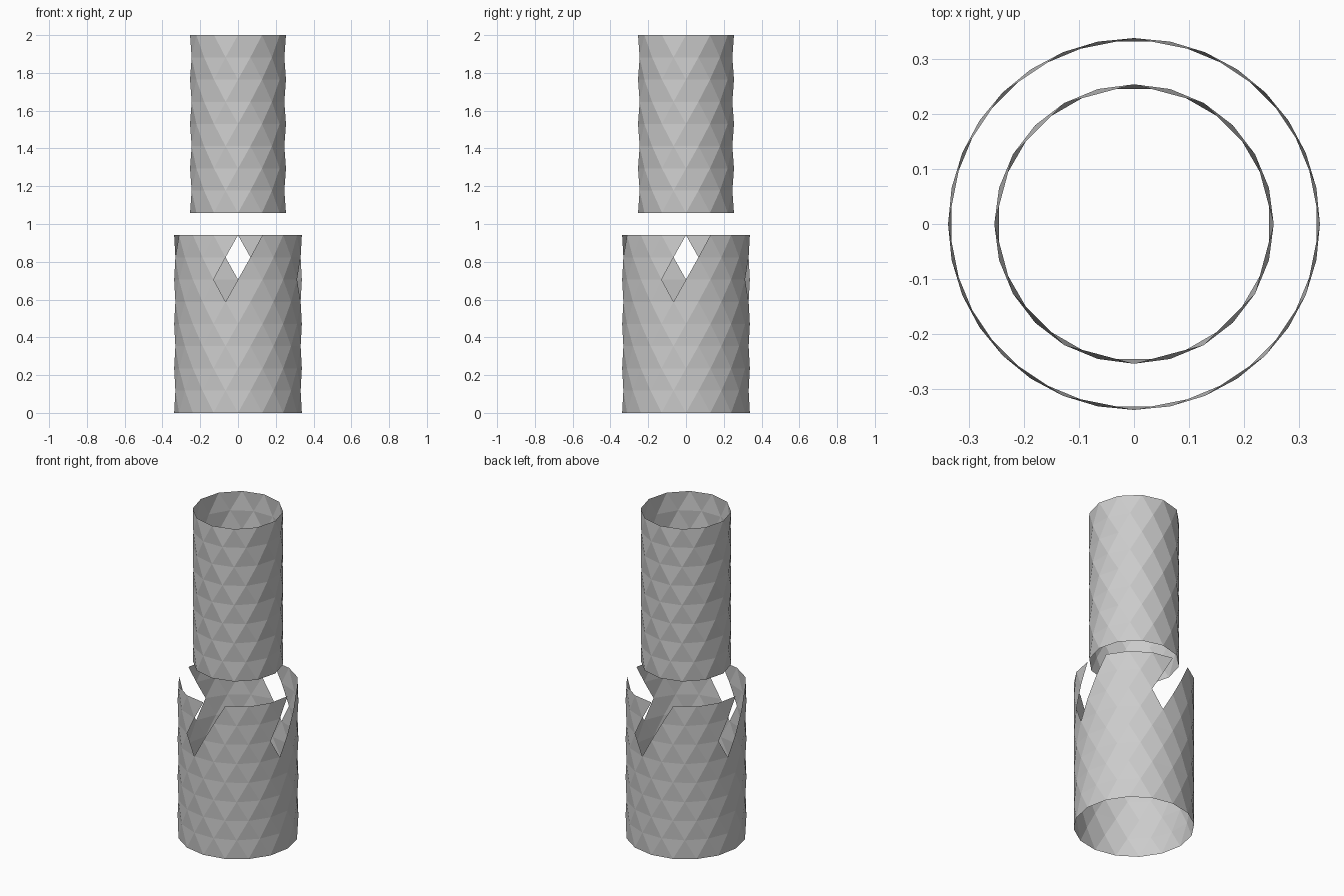
import bpy
import bmesh
from math import sin, cos, pi

if "Cube" in bpy.data.objects:
    bpy.data.objects.remove(bpy.data.objects["Cube"])

ROWS = 8
H = 2.0 / 17  # row height: two tubes of 8 rows with a one-row gap


def triangle_tube(name, radius, sides, z0, holes=(), period=1):
    """Open tube of staggered triangles; holes are (half-step, row) cells repeated every period half-steps."""
    steps = sides * 2
    bm = bmesh.new()
    verts = {}
    for j in range(ROWS + 1):
        for u in range(j % 2, steps, 2):
            a = pi * u / sides
            verts[u, j] = bm.verts.new((radius * sin(a), -radius * cos(a), z0 + j * H))
    for j in range(ROWS):
        for u in range(steps):
            if any((u - hu) % period == 0 and j == hj for hu, hj in holes):
                continue
            l, r = (u - 1) % steps, (u + 1) % steps
            if u % 2 == j % 2:  # point down
                keys = [(u, j), (r, j + 1), (l, j + 1)]
            else:               # point up
                keys = [(l, j), (r, j), (u, j + 1)]
            bm.faces.new([verts[k] for k in keys])
    loose = [v for v in bm.verts if not v.link_faces]
    bmesh.ops.delete(bm, geom=loose, context='VERTS')
    mesh = bpy.data.meshes.new(name)
    bm.to_mesh(mesh)
    bm.free()
    obj = bpy.data.objects.new(name, mesh)
    bpy.context.collection.objects.link(obj)
    return obj


# Wide lower tube with four slanted notches in its rim
notch = [(1, 7), (0, 7), (0, 6), (-1, 6), (-1, 5)]
triangle_tube("lower_tube", 0.338, 16, 0.0, notch, 8)

# Narrow upper tube, floating one row above
triangle_tube("upper_tube", 0.254, 12, 9 * H)
